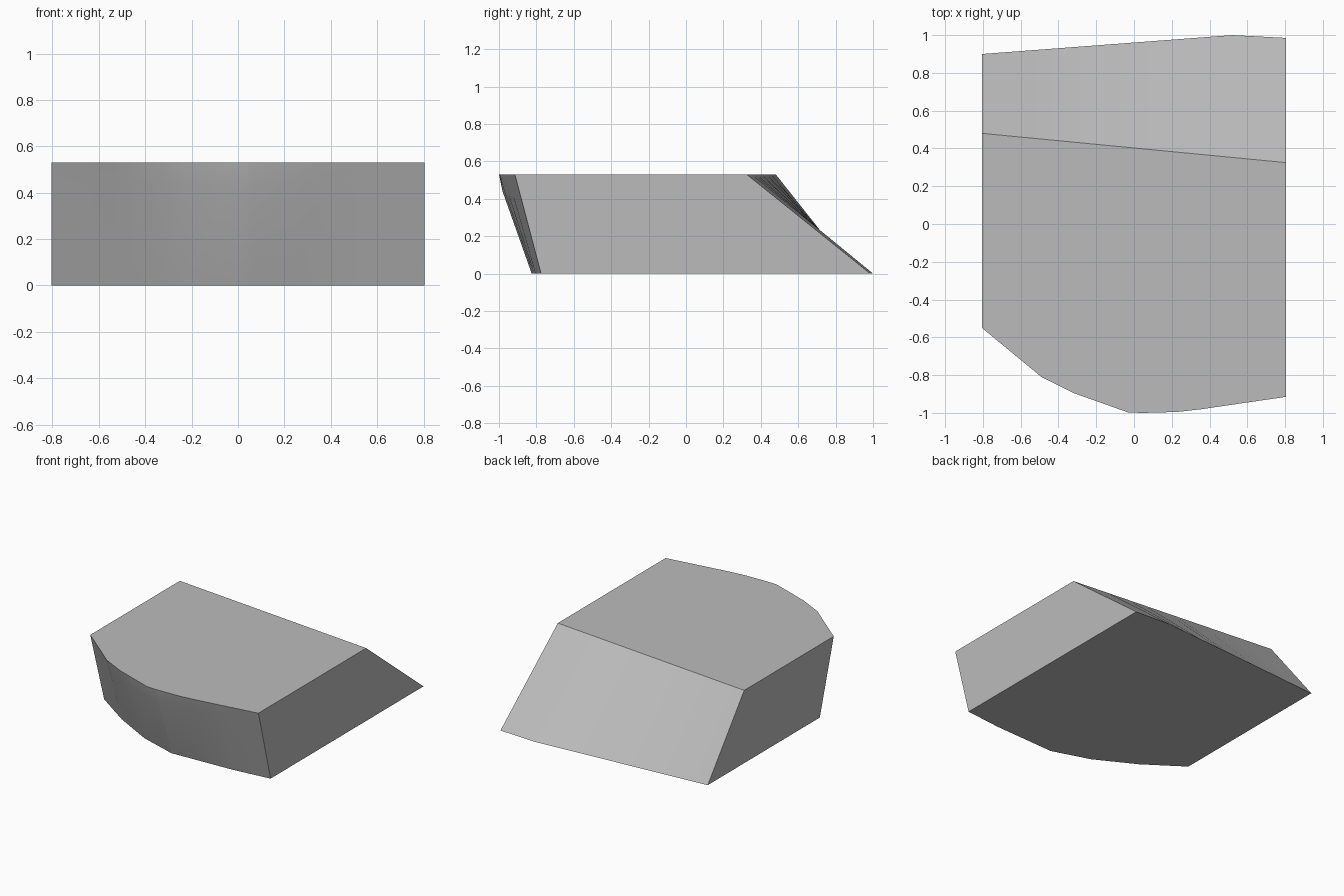
import bpy, bmesh, math

cube = bpy.data.objects.get("Cube")
if cube:
    bpy.data.objects.remove(cube, do_unlink=True)

HEIGHT = 0.53
HALF = 0.805

# Plan outlines as (x, y) points, from the right side to the left side
front_bottom = [(-HALF, -0.39), (-0.53, -0.58), (-0.24, -0.735), (0.04, -0.825), (0.52, -0.805), (HALF, -0.775)]
front_top = [(-HALF, -0.55), (-0.49, -0.81), (-0.32, -0.895), (-0.03, -0.998), (0.05, -1.0),
             (0.23, -0.995), (0.36, -0.98), (HALF, -0.915)]
back_bottom = [(-HALF, 0.90), (0.52, 1.0), (HALF, 0.985)]
back_top = [(-HALF, 0.48), (HALF, 0.325)]


def y_at(outline, x):
    """Depth of an outline at a given x."""
    for (x0, y0), (x1, y1) in zip(outline, outline[1:]):
        if x <= x1:
            return y0 + (y1 - y0) * (x - x0) / (x1 - x0)
    return outline[-1][1]


stations = sorted({x for line in (front_bottom, front_top, back_bottom) for x, _ in line})
bm = bmesh.new()


def row(outline, z):
    return [bm.verts.new((x, y_at(outline, x), z)) for x in stations]


def strip(lower, upper):
    for i in range(len(stations) - 1):
        bm.faces.new((lower[i], lower[i + 1], upper[i + 1], upper[i]))


# Rows of the curved front, with a slight bulge just under the top edge
fb, ft = row(front_bottom, 0), row(front_top, HEIGHT)
fm = []
for low, high in zip(fb, ft):
    point = low.co.lerp(high.co, 0.83)
    point.y -= 0.012 * max(0, 1 - abs(point.x) / 0.5)
    fm.append(bm.verts.new(point))
bb, bt = row(back_bottom, 0), row(back_top, HEIGHT)

# Front, sloping back, top, bottom and the two flat sides
strip(fb, fm)
strip(fm, ft)
strip(bb, bt)
bm.faces.new(ft + bt[::-1])
bm.faces.new(fb + bb[::-1])
for end in (0, -1):
    bm.faces.new((fb[end], fm[end], ft[end], bt[end], bb[end]))
bmesh.ops.recalc_face_normals(bm, faces=bm.faces)

mesh = bpy.data.meshes.new("wedge_block")
bm.to_mesh(mesh)
bm.free()
block = bpy.data.objects.new("wedge_block", mesh)
bpy.context.collection.objects.link(block)

grey = bpy.data.materials.new("plain_grey")
grey.use_nodes = True
colour = (0.5, 0.5, 0.5, 1)
grey.diffuse_color = colour
grey.node_tree.nodes["Principled BSDF"].inputs["Base Color"].default_value = colour
mesh.materials.append(grey)

bpy.context.view_layer.objects.active = block
block.select_set(True)
bpy.ops.object.shade_smooth_by_angle(angle=math.radians(30))
